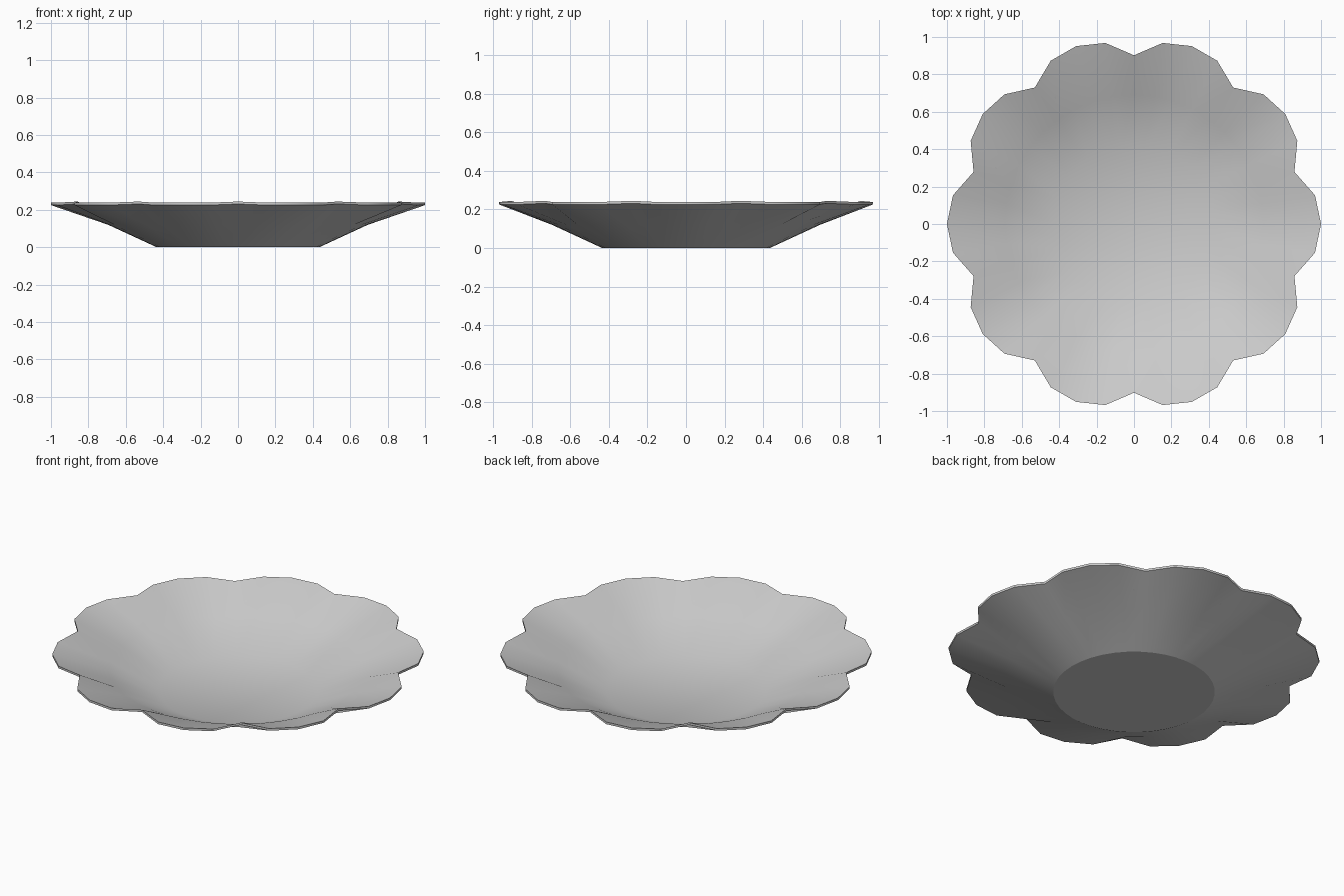
import bpy, bmesh, math

if "Cube" in bpy.data.objects:
    bpy.data.objects.remove(bpy.data.objects["Cube"])

SEGMENTS = 40                       # ten petals, four segments each
PETAL = [1.0, 0.98, 0.902, 0.98]    # rim radius through one petal
LIFT = [0.0, 0.0, 0.006, 0.0]       # slight rise of the rim at each notch


def ring(bm, z, radius=None):
    """Circular ring, or the scalloped rim when no radius is given."""
    verts = []
    for i in range(SEGMENTS):
        a = 2 * math.pi * i / SEGMENTS
        r = radius if radius else PETAL[i % 4]
        dz = 0 if radius else LIFT[i % 4]
        verts.append(bm.verts.new((r * math.cos(a), r * math.sin(a), z + dz)))
    return verts


def bridge(bm, a, b):
    for i in range(SEGMENTS):
        j = (i + 1) % SEGMENTS
        bm.faces.new((a[i], a[j], b[j], b[i]))


bm = bmesh.new()

# Outside wall, rim and inside wall, from the foot up and back down
rings = [
    ring(bm, 0.0, 0.435),
    ring(bm, 0.12, 0.695),
    ring(bm, 0.225),
    ring(bm, 0.238),
    ring(bm, 0.136, 0.69),
    ring(bm, 0.017, 0.43),
]
for lower, upper in zip(rings, rings[1:]):
    bridge(bm, lower, upper)

# Flat foot
foot = bm.faces.new(list(reversed(rings[0])))

# Inside floor
centre = bm.verts.new((0, 0, 0.016))
for i in range(SEGMENTS):
    bm.faces.new((rings[-1][i], rings[-1][(i + 1) % SEGMENTS], centre))

bmesh.ops.recalc_face_normals(bm, faces=bm.faces[:])

# Smooth walls with crisp edges at the foot and rim
for f in bm.faces:
    f.smooth = True
foot.smooth = False
sharp_rings = [set(rings[0]), set(rings[2]), set(rings[3])]
for e in bm.edges:
    if any(e.verts[0] in s and e.verts[1] in s for s in sharp_rings):
        e.smooth = False

mesh = bpy.data.meshes.new("scalloped_dish")
bm.to_mesh(mesh)
bm.free()
dish = bpy.data.objects.new("scalloped_dish", mesh)
bpy.context.collection.objects.link(dish)
